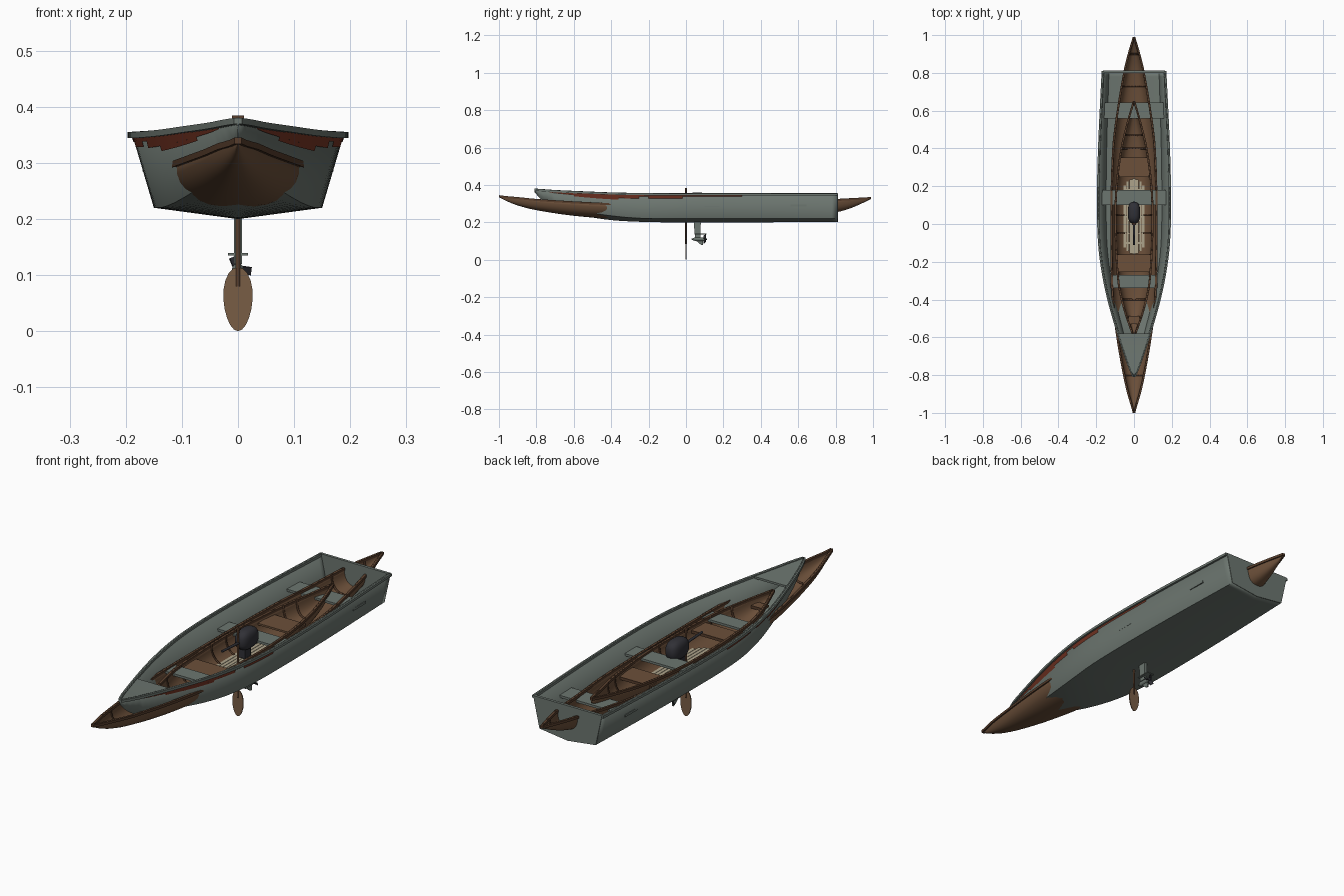
import bpy, bmesh, math
from mathutils import Vector, Matrix

if "Cube" in bpy.data.objects:
    bpy.data.objects.remove(bpy.data.objects["Cube"])


def material(name, r, g, b):
    m = bpy.data.materials.new(name)
    m.use_nodes = True
    m.diffuse_color = (r, g, b, 1)
    bsdf = next(n for n in m.node_tree.nodes if n.type == "BSDF_PRINCIPLED")
    bsdf.inputs["Base Color"].default_value = (r, g, b, 1)
    return m


GREY = material("grey green paint", 0.15, 0.18, 0.16)
BROWN = material("brown wood", 0.15, 0.08, 0.042)
DARK = material("dark wood", 0.095, 0.047, 0.025)
RED = material("faded red paint", 0.18, 0.035, 0.017)
CREAM = material("cream slats", 0.42, 0.37, 0.26)
BLACK = material("charcoal", 0.03, 0.03, 0.037)
TAN = material("tan wood", 0.19, 0.11, 0.06)


def finish(name, bm, mat, smooth=True):
    me = bpy.data.meshes.new(name)
    bm.to_mesh(me)
    bm.free()
    me.materials.append(mat)
    if smooth:
        me.shade_smooth()
        me.set_sharp_from_angle(angle=math.radians(32))
    ob = bpy.data.objects.new(name, me)
    bpy.context.scene.collection.objects.link(ob)
    return ob


def loft(name, rings, mat, closed=False, thick=0):
    """Skin a list of equal-length point rings; closed rings get end caps."""
    bm = bmesh.new()
    vs = [[bm.verts.new(p) for p in ring] for ring in rings]
    n = len(rings[0])
    for a, b in zip(vs, vs[1:]):
        for j in range(n if closed else n - 1):
            k = (j + 1) % n
            bm.faces.new((a[j], a[k], b[k], b[j]))
    if closed:
        bm.faces.new(vs[0])
        bm.faces.new(vs[-1])
        bmesh.ops.recalc_face_normals(bm, faces=bm.faces)
    ob = finish(name, bm, mat)
    if thick:
        mod = ob.modifiers.new("shell", "SOLIDIFY")
        mod.thickness, mod.offset = thick, -1
    return ob


def box(name, centre, size, mat):
    bm = bmesh.new()
    bmesh.ops.create_cube(bm, size=1, matrix=Matrix.Translation(centre) @ Matrix.Diagonal((*size, 1)))
    return finish(name, bm, mat, False)


def rod(name, a, b, r1, r2, mat, sides=12):
    a, b = Vector(a), Vector(b)
    bm = bmesh.new()
    rot = (b - a).to_track_quat("Z", "Y").to_matrix().to_4x4()
    bmesh.ops.create_cone(bm, cap_ends=True, segments=sides, radius1=r1, radius2=r2,
                          depth=(b - a).length, matrix=Matrix.Translation((a + b) / 2) @ rot)
    return finish(name, bm, mat)


def curve(table, y):
    """Smooth value at y from a sorted table of (y, value...) rows."""
    i = max(0, min(len(table) - 2, sum(row[0] <= y for row in table) - 1))
    p, q = table[i], table[i + 1]
    o, r = table[max(i - 1, 0)], table[min(i + 2, len(table) - 1)]
    h = q[0] - p[0]
    t = (y - p[0]) / h
    out = []
    for c in range(1, len(p)):
        m0 = (q[c] - o[c]) / (q[0] - o[0]) * h
        m1 = (r[c] - p[c]) / (r[0] - p[0]) * h
        out.append((2*t**3 - 3*t*t + 1)*p[c] + (t**3 - 2*t*t + t)*m0 + (3*t*t - 2*t**3)*q[c] + (t**3 - t*t)*m1)
    return out


def span(a, b, n):
    return [a + (b - a) * i / n for i in range(n + 1)]


# Skiff lines: y, sheer half width, sheer z, chine half width, chine z, keel z
SKIFF = [(-.81, .001, .38, .001, .37, .36), (-.77, .02, .377, .01, .335, .32),
         (-.7, .045, .372, .028, .3, .275), (-.55, .093, .365, .065, .26, .235),
         (-.4, .135, .359, .102, .235, .212), (-.25, .166, .356, .13, .222, .203),
         (-.1, .184, .355, .146, .22, .2), (.1, .19, .355, .15, .22, .2),
         (.4, .184, .355, .147, .22, .2), (.81, .165, .355, .135, .22, .203)]
# Double-ended boats: y, half width, rail z, bottom z
CANOE = [(-1, .001, .345, .335), (-.96, .012, .34, .314), (-.9, .03, .335, .29),
         (-.8, .053, .325, .265), (-.6, .088, .312, .235), (-.4, .112, .303, .22),
         (0, .12, .298, .211), (.4, .11, .301, .216), (.6, .086, .308, .23),
         (.81, .05, .325, .255), (.9, .028, .33, .283), (.99, .001, .335, .325)]
DINGHY = [(-.6, .001, .32, .3), (-.45, .052, .309, .24), (-.3, .083, .305, .224),
          (0, .098, .303, .219), (.2, .092, .304, .22), (.4, .066, .309, .228),
          (.55, .03, .317, .255), (.65, .001, .327, .305)]


def skiff_ring(y):
    w, s, c, cz, k = curve(SKIFF, y)
    return [(w, y, s), (c, y, cz), (0, y, k), (-c, y, cz), (-w, y, s)]


def round_ring(table, y, grow=0):
    w, s, k = curve(table, y)
    pts = []
    for i in range(17):
        t = math.pi * i / 16
        x = math.copysign(abs(math.cos(t)) ** .8, math.cos(t))
        pts.append(((w + grow) * x, y, s - (s - k + grow) * max(math.sin(t), 0) ** .8))
    return pts


def rails(name, table, ys, wide, tall, mat):
    """Square rail along both sheer lines."""
    for side, label in ((1, "left"), (-1, "right")):
        rings = []
        for y in ys:
            w, s = curve(table, y)[:2]
            o, i = side * (w + wide / 2), side * max(w - wide / 2, 0)
            rings.append([(i, y, s - tall), (o, y, s - tall), (o, y, s), (i, y, s)])
        loft(f"{label}_{name}", rings, mat, closed=True)


# Painted skiff
ys = span(-.81, .81, 54)
loft("skiff_hull", [skiff_ring(y) for y in ys], GREY, thick=.004)
loft("skiff_transom", [[(x, y, z) for x, _, z in skiff_ring(.81)] for y in (.8, .812)], GREY, closed=True)
rails("skiff_rail", SKIFF, ys, .013, .011, GREY)
deck = []
for y in span(-.805, -.58, 10):
    w, s = curve(SKIFF, y)[:2]
    deck.append([(-w, y, s - .012), (w, y, s - .012), (w, y, s - .003), (-w, y, s - .003)])
loft("skiff_bow_deck", deck, GREY, closed=True)
for label, y, w, d in (("aft", .602, .162, .085), ("middle", .14, .17, .08), ("forward", -.305, .125, .07)):
    box(f"skiff_{label}_bench", (0, y, .29), (2 * w, d, .01), GREY)

# Worn red stripe under the skiff rail
for y0, y1, lo, hi in ((-.73, -.25, .78, .93), (-.25, .3, .87, .92), (-.6, -.36, .71, .78), (-.2, -.02, .8, .87)):
    for side in (1, -1):
        rings = []
        for y in span(y0, y1, 16):
            w, s, c, cz, _ = curve(SKIFF, y)
            ring = [(side * (c + (w - c) * f + .0018), y, cz + (s - cz) * f) for f in (hi, lo)]
            rings.append(ring if side > 0 else ring[::-1])
        loft("red_stripe", rings, RED)

# Wooden canoe and the small dinghy nested in it
for name, table, n in (("canoe", CANOE, 60), ("dinghy", DINGHY, 44)):
    ys = span(table[0][0], table[-1][0], n)
    loft(f"{name}_hull", [round_ring(table, y) for y in ys], BROWN, thick=.002)
    rails(f"{name}_rail", table, ys, .011, .011, DARK)
for y in (-.4, -.28, -.05, .05, .4, .47):
    loft("dinghy_rib", [round_ring(DINGHY, v, -.004) for v in (y - .004, y + .004)], DARK, thick=.002)
for y in (-.8, .73, .9):
    loft("canoe_rib", [round_ring(CANOE, v, -.003) for v in (y - .004, y + .004)], DARK, thick=.002)
for y, w, d in ((.3, .08, .1), (-.21, .088, .09), (-.51, .028, .04)):
    box("dinghy_bench", (0, y, .282), (2 * w, d, .008), BROWN)
    box("dinghy_bench_edge", (0, y + d / 2, .28), (2 * w, .006, .012), DARK)

# Slatted floor
for i in range(-3, 4):
    half = .2 - .004 * i * i
    box("floor_slat", (i * .0165, .04, .2305), (.0145, 2 * half, .004), CREAM)
for y in (-.1, .04, .18):
    box("floor_batten", (0, y, .227), (.1, .012, .004), CREAM)

# Outboard motor
bm = bmesh.new()
bmesh.ops.create_uvsphere(bm, u_segments=24, v_segments=14, radius=1)
for v in bm.verts:
    v.co = [math.copysign(abs(c) ** .75, c) for c in v.co]
    v.co = (v.co.x * .033, v.co.y * .058 + .06, v.co.z * .043 + .317)
finish("motor_cowl", bm, BLACK)
rod("motor_tiller", (0, .02, .315), (0, -.11, .322), .006, .005, BLACK)
box("motor_bracket", (0, .045, .262), (.03, .04, .04), BLACK)


def plate(name, outline, half, mat):
    loft(name, [[(x, y, z) for y, z in outline] for x in (-half, half)], mat, closed=True)


plate("motor_leg", [(.035, .28), (.08, .28), (.078, .12), (.048, .12)], .007, GREY)
box("motor_splash_plate", (0, .078, .137), (.036, .065, .004), GREY)
rod("motor_gearcase", (0, .05, .11), (0, .1, .11), .011, .009, GREY)
rod("motor_gearcase_nose", (0, .05, .11), (0, .03, .11), .011, .002, GREY)
plate("motor_skeg", [(.05, .105), (.09, .105), (.092, .078), (.08, .08)], .003, GREY)
rod("propeller_hub", (0, .09, .11), (0, .112, .11), .008, .004, BLACK)
for i in range(3):
    turn = Matrix.Translation((0, .1, .11)) @ Matrix.Rotation(i * math.tau / 3 + 1.7, 4, "Y")
    bm = bmesh.new()
    bmesh.ops.create_cube(bm, size=1, matrix=turn @ Matrix.Translation((0, 0, .014))
                          @ Matrix.Rotation(.6, 4, "Z") @ Matrix.Diagonal((.016, .003, .02, 1)))
    finish("propeller_blade", bm, BLACK, False)

# Upright paddle
blade = [(.026 * math.sin(t) * (1 - .12 * math.cos(t)), .057 - .057 * math.cos(t)) for t in span(0, math.tau, 20)[:-1]]
loft("paddle_blade", [[(x, y, z) for x, z in blade] for y in (-.002, .002)], TAN, closed=True)
rod("paddle_shaft", (0, 0, .08), (0, 0, .38), .004, .005, DARK)
box("paddle_grip", (0, 0, .38), (.022, .009, .009), DARK)
